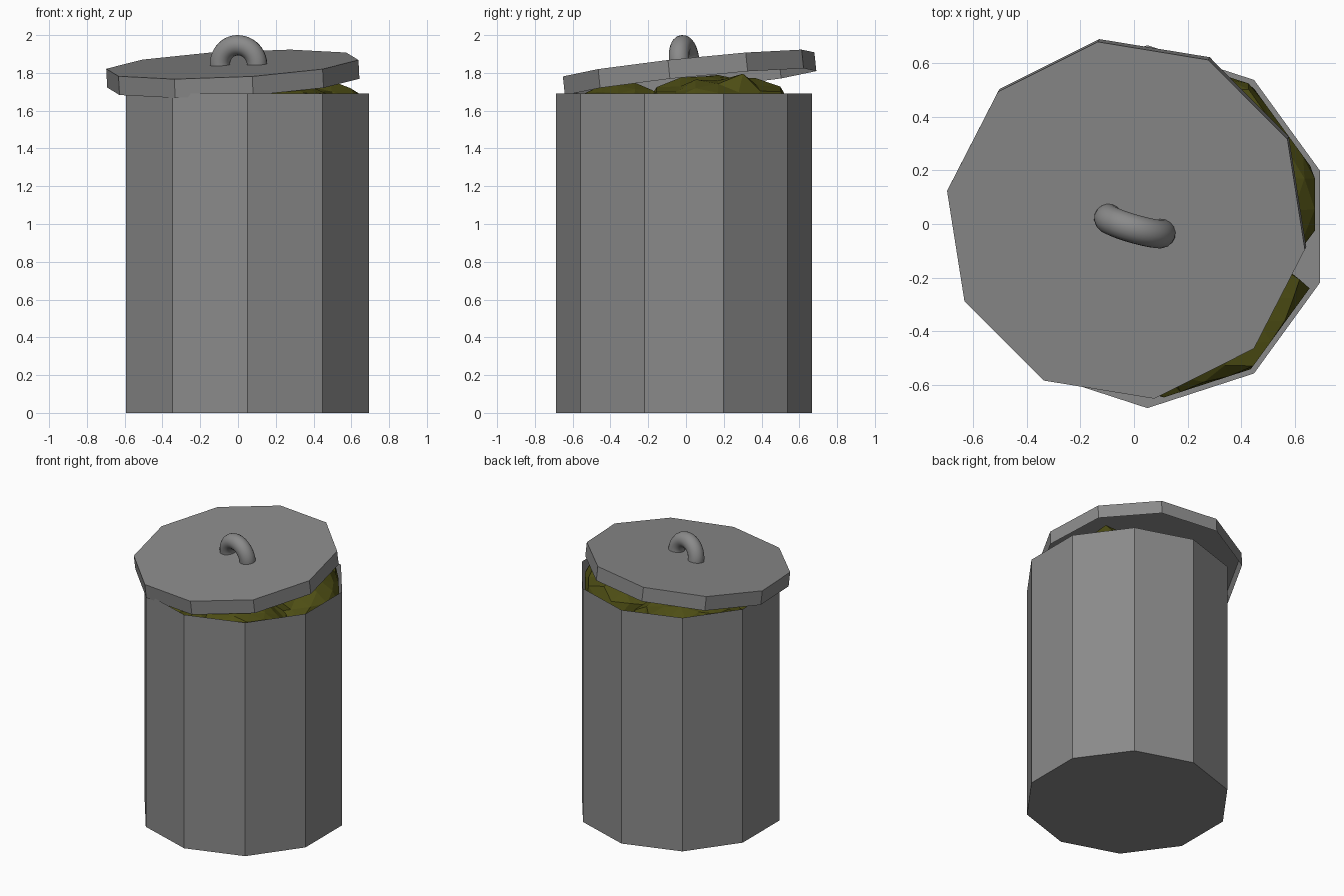
import bpy, bmesh, math
from mathutils import Vector, Matrix, noise

if "Cube" in bpy.data.objects:
    bpy.data.objects.remove(bpy.data.objects["Cube"])

CAN_C = Vector((0.05, -0.01, 0))          # can axis
LID_C = Vector((-0.03, 0.014, 1.845))     # centre of lid top face
LID_N = Vector((-0.052, -0.104, 1)).normalized()


def material(name, colour):
    m = bpy.data.materials.new(name)
    m.diffuse_color = colour
    m.use_nodes = True
    m.node_tree.nodes["Principled BSDF"].inputs["Base Color"].default_value = m.diffuse_color
    return m


steel = material("dark_grey_metal", (0.255, 0.255, 0.255, 1))
olive = material("olive_bag", (0.075, 0.075, 0.007, 1))


def add_mesh(name, bm, mat):
    me = bpy.data.meshes.new(name)
    bm.normal_update()
    bm.to_mesh(me)
    bm.free()
    ob = bpy.data.objects.new(name, me)
    bpy.context.collection.objects.link(ob)
    me.materials.append(mat)
    return ob


def shell(radius, z0, z1, angle, cap_top):
    """Ten-sided drum closed at one end, with a corner at the given angle."""
    bm = bmesh.new()
    lo, hi = [[bm.verts.new((radius * math.cos(angle + i * math.tau / 10),
                             radius * math.sin(angle + i * math.tau / 10), z))
               for i in range(10)] for z in (z0, z1)]
    bm.faces.new(hi if cap_top else lo[::-1])
    for i in range(10):
        j = (i + 1) % 10
        bm.faces.new((lo[i], lo[j], hi[j], hi[i]))
    return bm


# Can body: open ten-sided bucket
bm = shell(0.677, 0, 1.69, math.radians(-90), cap_top=False)
bmesh.ops.translate(bm, vec=CAN_C, verts=bm.verts)
add_mesh("can_body", bm, steel)

# Tilted lid, hollow underneath
tilt = Vector((0, 0, 1)).rotation_difference(LID_N).to_matrix().to_4x4()
lid = add_mesh("lid", shell(0.677, -0.1, 0, math.radians(-9.2), cap_top=True), steel)
lid.matrix_world = Matrix.Translation(LID_C) @ tilt

# Handle: smooth half ring standing on the lid
bm = bmesh.new()
SEG, SIDES, MAJOR, MINOR = 24, 16, 0.102, 0.054
rings = []
for i in range(SEG + 1):
    a = math.radians(-8 + 196 * i / SEG)   # ends sink slightly into the lid
    ring = []
    for k in range(SIDES):
        b = k * math.tau / SIDES
        r = MAJOR + MINOR * math.cos(b)
        ring.append(bm.verts.new((r * math.cos(a), MINOR * math.sin(b), r * math.sin(a))))
    rings.append(ring)
for r0, r1 in zip(rings, rings[1:]):
    for k in range(SIDES):
        n = (k + 1) % SIDES
        bm.faces.new((r0[k], r0[n], r1[n], r1[k]))
bm.faces.new(rings[0])
bm.faces.new(rings[-1])
bmesh.ops.recalc_face_normals(bm, faces=bm.faces)
handle = add_mesh("handle", bm, steel)
handle.matrix_world = (Matrix.Translation((0.003, -0.007, 1.845)) @ tilt
                       @ Matrix.Rotation(math.radians(-16), 4, 'Z'))
bpy.context.view_layer.objects.active = handle
handle.select_set(True)
bpy.ops.object.shade_smooth_by_angle(angle=math.radians(40))

# Crumpled rubbish bags, kept inside the can and under the lid
bags = [((0.33, 0.17, 1.50), (0.40, 0.44, 0.29)),
        ((0.28, -0.36, 1.47), (0.37, 0.34, 0.27)),
        ((-0.22, 0.28, 1.47), (0.40, 0.40, 0.27)),
        ((-0.24, -0.28, 1.42), (0.38, 0.38, 0.26))]
for n, (centre, size) in enumerate(bags):
    bm = bmesh.new()
    bmesh.ops.create_icosphere(bm, subdivisions=3, radius=1)
    for v in bm.verts:
        d = v.co.normalized()
        crumple = 1 + 0.2 * noise.noise(d * 3.4 + Vector((n * 7.3, 1.7, 4.1)))
        p = Vector(centre) + Vector([d[i] * size[i] * crumple for i in range(3)])
        for k in range(10):                # can walls
            a = math.radians(-72 + 36 * k)
            out = Vector((math.cos(a), math.sin(a), 0))
            over = (p - CAN_C).dot(out) - 0.625
            if over > 0:
                p -= out * over
        over = (p - LID_C).dot(LID_N) + 0.08   # lid underside
        if over > 0:
            p.z -= over
        v.co = p
    add_mesh("rubbish_bag_%d" % (n + 1), bm, olive)
